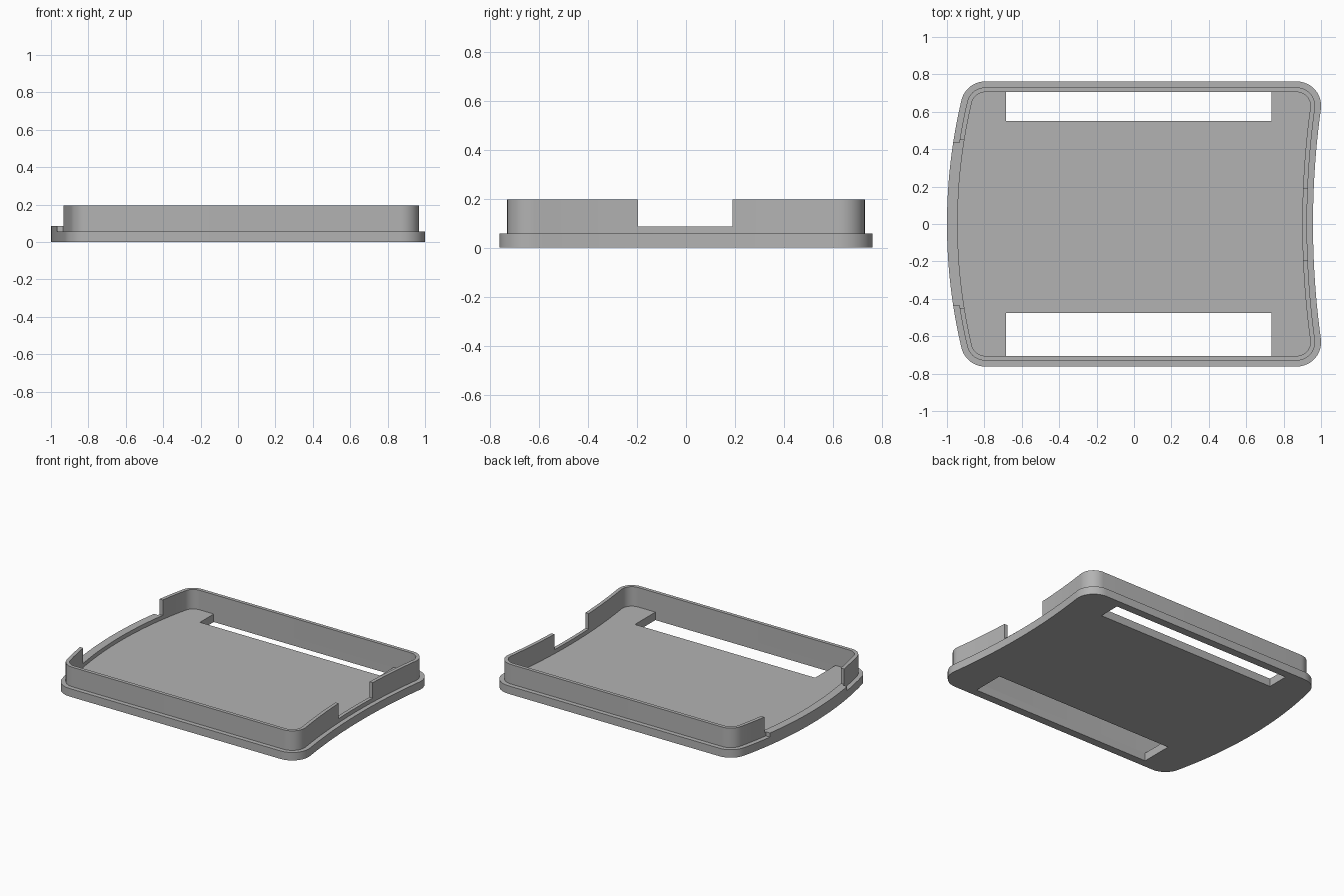
import bpy, bmesh, math

if "Cube" in bpy.data.objects:
    bpy.data.objects.remove(bpy.data.objects["Cube"], do_unlink=True)

grey = bpy.data.materials.new("plain grey")
grey.use_nodes = True
colour = (0.45, 0.45, 0.45, 1)
grey.diffuse_color = colour
grey.node_tree.nodes["Principled BSDF"].inputs["Base Color"].default_value = colour

HALF_Y, CORNER = 0.762, 0.13        # half depth, corner radius
LEFT_R, RIGHT_R = 2.87, 4.5         # bowed-out end, bowed-in end
LEFT_X, RIGHT_X = -1.0, 0.957
RIM, WALL_IN = 0.032, 0.057         # insets of the wall's two faces
FLOOR, LIP, TOP = 0.057, 0.086, 0.196


def arc(cx, cy, r, a0, a1, n):
    return [(cx + r * math.cos(a0 + (a1 - a0) * i / n),
             cy + r * math.sin(a0 + (a1 - a0) * i / n)) for i in range(n + 1)]


def outline(inset):
    """Rounded plan with one convex and one concave end, inset evenly."""
    cy = HALF_Y - CORNER
    lc, rc = LEFT_X + LEFT_R, RIGHT_X + RIGHT_R
    lx = lc - math.sqrt((LEFT_R - CORNER) ** 2 - cy ** 2)
    rx = rc - math.sqrt((RIGHT_R + CORNER) ** 2 - cy ** 2)
    la, ra = math.atan2(cy, lc - lx), math.atan2(cy, rc - rx)
    r, q = CORNER - inset, math.pi / 2
    pts = arc(rc, 0, RIGHT_R + inset, math.pi + ra, math.pi - ra, 24)
    pts += arc(rx, cy, r, -ra, q, 12)[1:]
    pts += arc(lx, cy, r, q, math.pi - la, 12)
    pts += arc(lc, 0, LEFT_R - inset, math.pi - la, math.pi + la, 24)[1:]
    pts += arc(lx, -cy, r, math.pi + la, 3 * q, 12)[1:]
    pts += arc(rx, -cy, r, 3 * q, 4 * q + ra, 12)[:-1]
    return pts


def prism(name, pts, z0, z1):
    bm = bmesh.new()
    face = bm.faces.new([bm.verts.new((x, y, z0)) for x, y in pts])
    top = bmesh.ops.extrude_face_region(bm, geom=[face])["geom"]
    bmesh.ops.translate(bm, vec=(0, 0, z1 - z0),
                        verts=[g for g in top if isinstance(g, bmesh.types.BMVert)])
    bmesh.ops.recalc_face_normals(bm, faces=bm.faces)
    mesh = bpy.data.meshes.new(name)
    bm.to_mesh(mesh)
    bm.free()
    mesh.materials.append(grey)
    ob = bpy.data.objects.new(name, mesh)
    bpy.context.collection.objects.link(ob)
    return ob


def box(x0, x1, y0, y1, z0, z1):
    return prism("cutter", [(x0, y0), (x1, y0), (x1, y1), (x0, y1)], z0, z1)


def select(ob):
    bpy.ops.object.select_all(action="DESELECT")
    ob.select_set(True)
    bpy.context.view_layer.objects.active = ob


def boolean(ob, cutter, operation="DIFFERENCE"):
    mod = ob.modifiers.new("cut", "BOOLEAN")
    mod.operation, mod.solver, mod.object = operation, "EXACT", cutter
    select(ob)
    bpy.ops.object.modifier_apply(modifier=mod.name)
    bpy.data.objects.remove(cutter, do_unlink=True)


# Base plate with two long slots beside the walls
base = prism("base_plate", outline(0), 0, FLOOR)
slot_y = HALF_Y - WALL_IN
for y0, y1 in ((0.55, slot_y), (-slot_y, -0.475)):
    boolean(base, box(-0.685, 0.735, y0, y1, -1, 1))

# Upright wall with an opening at each end
wall = prism("wall", outline(RIM), FLOOR, TOP)
boolean(wall, prism("cutter", outline(WALL_IN), -1, 1))
boolean(wall, box(0.5, 1.5, -0.195, 0.19, LIP, 1))
boolean(wall, box(-1.5, -0.5, -0.448, 0.448, LIP, 1))
boolean(wall, box(-1.5, -0.5, -0.435, 0.435, -1, 1))

# Low lip that fills the opening at the bowed-out end
lip = prism("end_lip", outline(0), FLOOR, LIP)
boolean(lip, prism("cutter", outline(WALL_IN), -1, 1))
boolean(lip, box(-1.5, -0.5, -0.435, 0.435, -1, 1), "INTERSECT")

for part in (base, wall, lip):
    select(part)
    bpy.ops.object.shade_smooth_by_angle(angle=math.radians(30))
